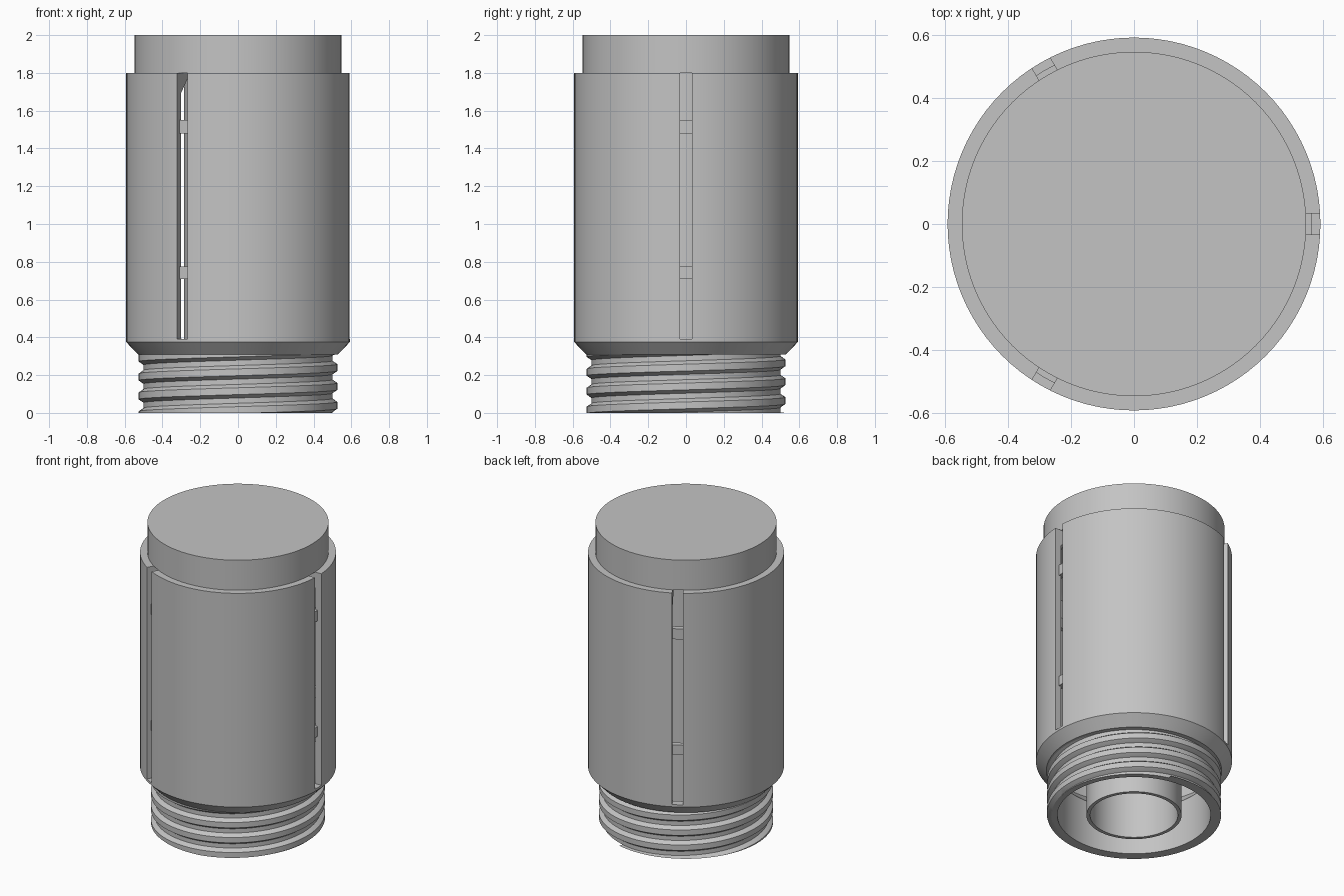
import bpy, bmesh, math
from mathutils import Matrix

if "Cube" in bpy.data.objects:
    bpy.data.objects.remove(bpy.data.objects["Cube"], do_unlink=True)

SEG = 96
PITCH = 0.1

grey = bpy.data.materials.new("plain grey")
grey.use_nodes = True
COLOR = (0.55, 0.55, 0.55, 1)
grey.diffuse_color = COLOR
grey.node_tree.nodes["Principled BSDF"].inputs["Base Color"].default_value = COLOR


def finish(name, bm):
    """Turn a bmesh into a named object with the grey material."""
    bmesh.ops.recalc_face_normals(bm, faces=bm.faces)
    mesh = bpy.data.meshes.new(name)
    bm.to_mesh(mesh)
    bm.free()
    mesh.materials.append(grey)
    obj = bpy.data.objects.new(name, mesh)
    bpy.context.collection.objects.link(obj)
    return obj


def sweep(bm, rings, closed):
    """Skin a list of closed cross-sections."""
    n = len(rings[0])
    for i in range(len(rings) - (0 if closed else 1)):
        a, b = rings[i], rings[(i + 1) % len(rings)]
        for j in range(n):
            k = (j + 1) % n
            bm.faces.new((a[j], b[j], b[k], a[k]))
    if not closed:
        bm.faces.new(rings[0])
        bm.faces.new(rings[-1])


def lathe(name, profile):
    """Revolve a closed (radius, height) outline around z."""
    bm = bmesh.new()
    rings = []
    for i in range(SEG):
        t = math.tau * i / SEG
        rings.append([bm.verts.new((r * math.cos(t), r * math.sin(t), z)) for r, z in profile])
    sweep(bm, rings, True)
    return finish(name, bm)


def smooth(obj):
    bpy.ops.object.select_all(action="DESELECT")
    obj.select_set(True)
    bpy.context.view_layer.objects.active = obj
    bpy.ops.object.shade_smooth_by_angle(angle=math.radians(25))


# Hollow outer body with chamfered shoulder and narrow neck
body = lathe("outer_body", [
    (0.463, 0), (0.50, 0), (0.50, 0.31), (0.53, 0.31), (0.592, 0.375), (0.592, 1.8),
    (0.45, 1.8), (0.55, 1.69), (0.55, 0.40), (0.463, 0.31)])

# Three long slots cut through the wall
bm = bmesh.new()
for k in range(3):
    m = (Matrix.Rotation(k * math.tau / 3, 4, "Z") @ Matrix.Translation((0.56, 0, 1.12))
         @ Matrix.Diagonal((0.22, 0.066, 1.46, 1)))
    bmesh.ops.create_cube(bm, size=1, matrix=m)
cutter = finish("slot_cutter", bm)
cutter.hide_render = True
cutter.hide_viewport = True
cut = body.modifiers.new("slots", "BOOLEAN")
cut.operation = "DIFFERENCE"
cut.solver = "EXACT"
cut.object = cutter

# Bake the cut, then discard the cutter
bpy.context.view_layer.update()
graph = bpy.context.evaluated_depsgraph_get()
baked = bpy.data.meshes.new_from_object(body.evaluated_get(graph))
body.modifiers.clear()
body.data = baked
bpy.data.objects.remove(cutter, do_unlink=True)

# Rings that bridge the slots
rings = [lathe(name, [(0.53, lo), (0.565, lo), (0.565, hi), (0.53, hi)])
         for name, lo, hi in (("lower_bridge_ring", 0.71, 0.775), ("upper_bridge_ring", 1.48, 1.55))]

# Central tube
tube = lathe("inner_tube", [(0.265, 0), (0.287, 0), (0.287, 1.81), (0.265, 1.81)])

# Solid cap
bm = bmesh.new()
bmesh.ops.create_cone(bm, cap_ends=True, segments=SEG, radius1=0.547, radius2=0.547,
                      depth=0.2, matrix=Matrix.Translation((0, 0, 1.9)))
cap = finish("top_cap", bm)

# Helical screw thread, trimmed flat at both ends
bm = bmesh.new()
section = [(0.49, -0.04), (0.50, -0.036), (0.526, -0.018),
           (0.526, 0.018), (0.50, 0.036), (0.49, 0.04)]
sections = []
for i in range(-SEG, 4 * SEG):
    t = math.tau * i / SEG
    mid = 0.04 + PITCH * i / SEG
    if -0.04 < mid < 0.355:
        sections.append([bm.verts.new((r * math.cos(t), r * math.sin(t),
                                       min(max(mid + dz, 0), 0.315))) for r, dz in section])
sweep(bm, sections, False)
thread = finish("screw_thread", bm)

for part in [body, tube, cap, thread] + rings:
    smooth(part)
